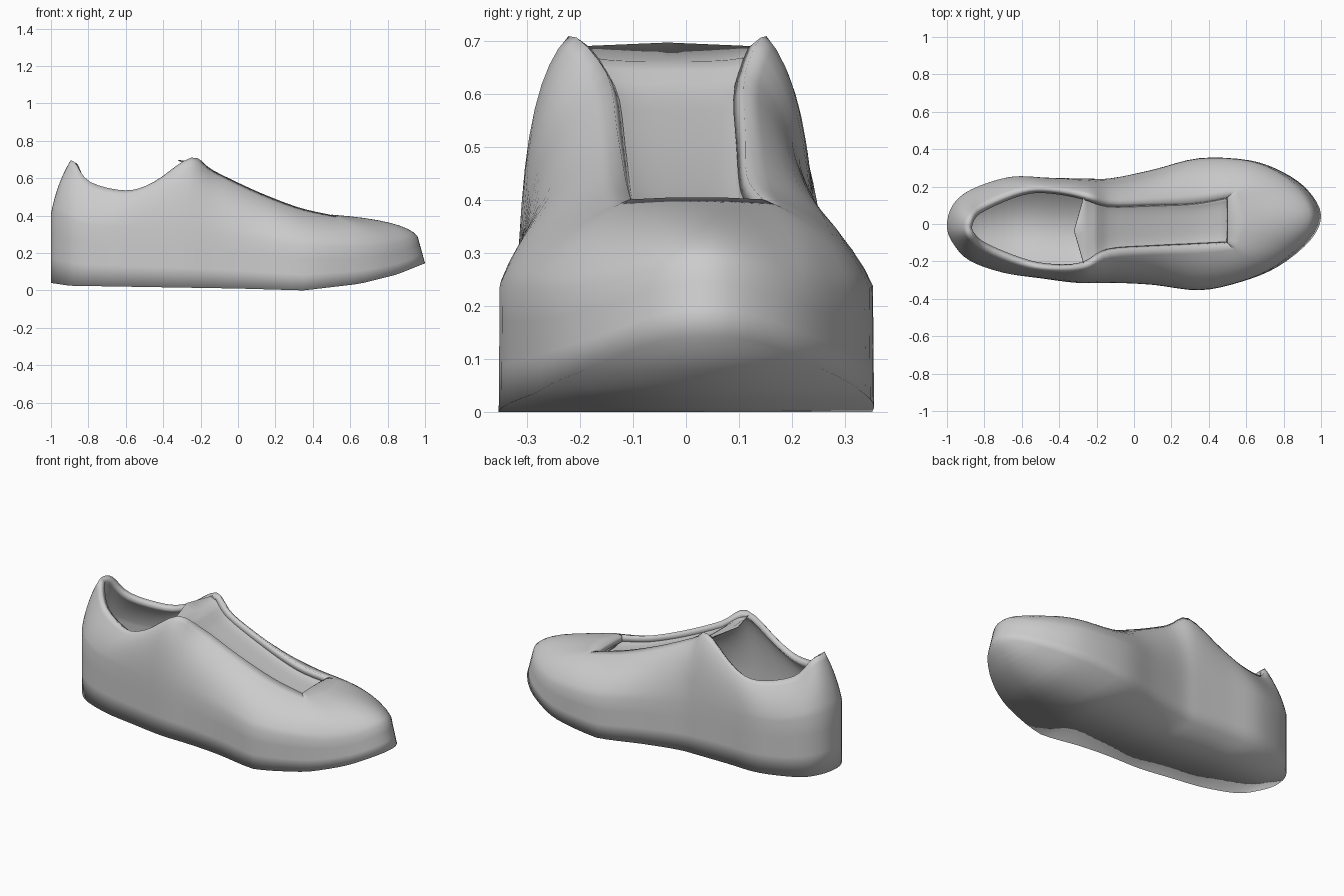
import bpy
from mathutils import Vector

if "Cube" in bpy.data.objects:
    bpy.data.objects.remove(bpy.data.objects["Cube"])

# Stations round the shoe: heel, far side, toe, near side.
# Each is outline x, y and then opening edge x, y, z.
STATIONS = [
    (-1, -.01, -.895, -.02, .695), (-.97, .10, -.87, .045, .68),
    (-.87, .185, -.79, .105, .58), (-.66, .252, -.6, .18, .535),
    (-.45, .247, -.45, .19, .58), (-.25, .243, -.25, .152, .71),
    (-.12, .245, -.13, .112, .64), (.1, .29, .1, .112, .53),
    (.35, .352, .32, .115, .445), (.62, .34, .49, .142, .405),
    (.8, .275, .50, .14, .402), (.93, .18, .50, .07, .405),
    (1, .05, .50, .02, .405), (.945, -.085, .50, -.03, .405),
    (.77, -.228, .50, -.10, .402), (.57, -.31, .49, -.105, .405),
    (.35, -.354, .32, -.115, .445), (.1, -.325, .1, -.13, .53),
    (-.1, -.315, -.13, -.15, .64), (-.3, -.315, -.25, -.222, .71),
    (-.5, -.29, -.45, -.235, .58), (-.7, -.26, -.6, -.21, .535),
    (-.88, -.195, -.79, -.135, .58), (-.97, -.10, -.87, -.075, .68)]
SUB = 4
N = len(STATIONS) * SUB


def ramp(x, pts):
    """Piecewise linear lookup."""
    for (x0, v0), (x1, v1) in zip(pts, pts[1:]):
        if x <= x1:
            return v0 + (v1 - v0) * max(0, (x - x0) / (x1 - x0))
    return pts[-1][1]


def spline(i):
    """Closed smooth interpolation through the stations."""
    k, t = i // SUB, (i % SUB) / SUB
    n = len(STATIONS)
    ks = [STATIONS[(k + d) % n] for d in (-1, 0, 1, 2)]
    return [.5 * (2 * b + (c - a) * t + (2 * a - 5 * b + 4 * c - d) * t * t
                  + (3 * b - a - 3 * c + d) * t ** 3) for a, b, c, d in zip(*ks)]


def column(ox, oy, rx, ry, rz):
    """Wall section from the sole edge up to the opening edge."""
    zb = ramp(ox, [(-1, .04), (-.9, .025), (0, .01), (.35, 0), (.65, .035), (.85, .085), (1, .145)])
    zw = ramp(ox, [(-1, .41), (-.8, .35), (-.3, .32), (.35, .24), (.75, .23), (.9, .25), (1, .29)])
    inset = ramp(ox, [(-1, 0), (.6, .01), (1, .08)])
    pull = ramp(ox, [(-1, .3), (-.85, .2), (-.3, .12), (.1, .22), (.4, .25), (.75, .2), (1, .14)])
    rim = Vector((rx, ry, rz))
    base = Vector((ox, oy, zb))
    wall = base.lerp(rim, inset)
    wall.z = zw
    ctrl = wall.lerp(rim, pull)
    ctrl.z = rz - ramp(ox, [(-1, .12), (-.5, .06), (-.2, .09), (.35, .06), (.7, .045), (1, .03)])
    pts = [base, base.lerp(wall, .35), base.lerp(wall, .7)]
    for s in range(9):
        t = s / 8
        pts.append(wall * (1 - t) ** 2 + ctrl * 2 * t * (1 - t) + rim * t * t)
    return pts


def make(name, verts, faces, thickness, angle):
    mesh = bpy.data.meshes.new(name)
    mesh.from_pydata(verts, [], faces)
    obj = bpy.data.objects.new(name, mesh)
    bpy.context.collection.objects.link(obj)
    bpy.ops.object.select_all(action='DESELECT')
    obj.select_set(True)
    bpy.context.view_layer.objects.active = obj
    mod = obj.modifiers.new("thickness", 'SOLIDIFY')
    mod.thickness = thickness
    mod.offset = -1
    bpy.ops.object.modifier_apply(modifier=mod.name)
    bpy.ops.object.shade_smooth_by_angle(angle=angle)
    return obj


# Upper and sole in one shell
keys = [spline(i) for i in range(N)]
cols = [column(*k) for k in keys]
M = len(cols[0])
verts = [p for c in cols for p in c]
faces = []
for i in range(N):
    a, b = i * M, (i + 1) % N * M
    faces += [(a + j, a + j + 1, b + j + 1, b + j) for j in range(M - 1)]
for i in range(N // 2):
    loop = [i, i + 1, (N - i - 1) % N, (N - i) % N]
    faces.append([v * M for v in dict.fromkeys(loop)])
make("shoe_upper", verts, faces, .034, 3.1)

# Tongue set just below the edges of the throat, with a pointed end
ACROSS = 12
rows = []
for i in range(5 * SUB, 9 * SUB + 1):
    far, near = (Vector(keys[k][2:]) for k in (i, N - i))
    row = []
    for s in range(ACROSS + 1):
        p = far.lerp(near, s / ACROSS)
        p.z -= .045 - .015 * abs(2 * s / ACROSS - 1) ** 4
        row.append(p)
    rows.append(row)
tip = []
for s, p in enumerate(rows[0]):
    c = 1 - abs(2 * s / ACROSS - 1)
    tip.append(Vector((-.265 - .055 * c, p.y, .69 + .008 * c)))
rows.insert(0, tip)
rows.append([p + Vector((.03, 0, -.015)) for p in rows[-1]])
W = ACROSS + 1
make("tongue", [p for r in rows for p in r],
     [(r * W + s, r * W + s + 1, (r + 1) * W + s + 1, (r + 1) * W + s)[::-1]
      for r in range(len(rows) - 1) for s in range(ACROSS)], -.004, 3.1)
